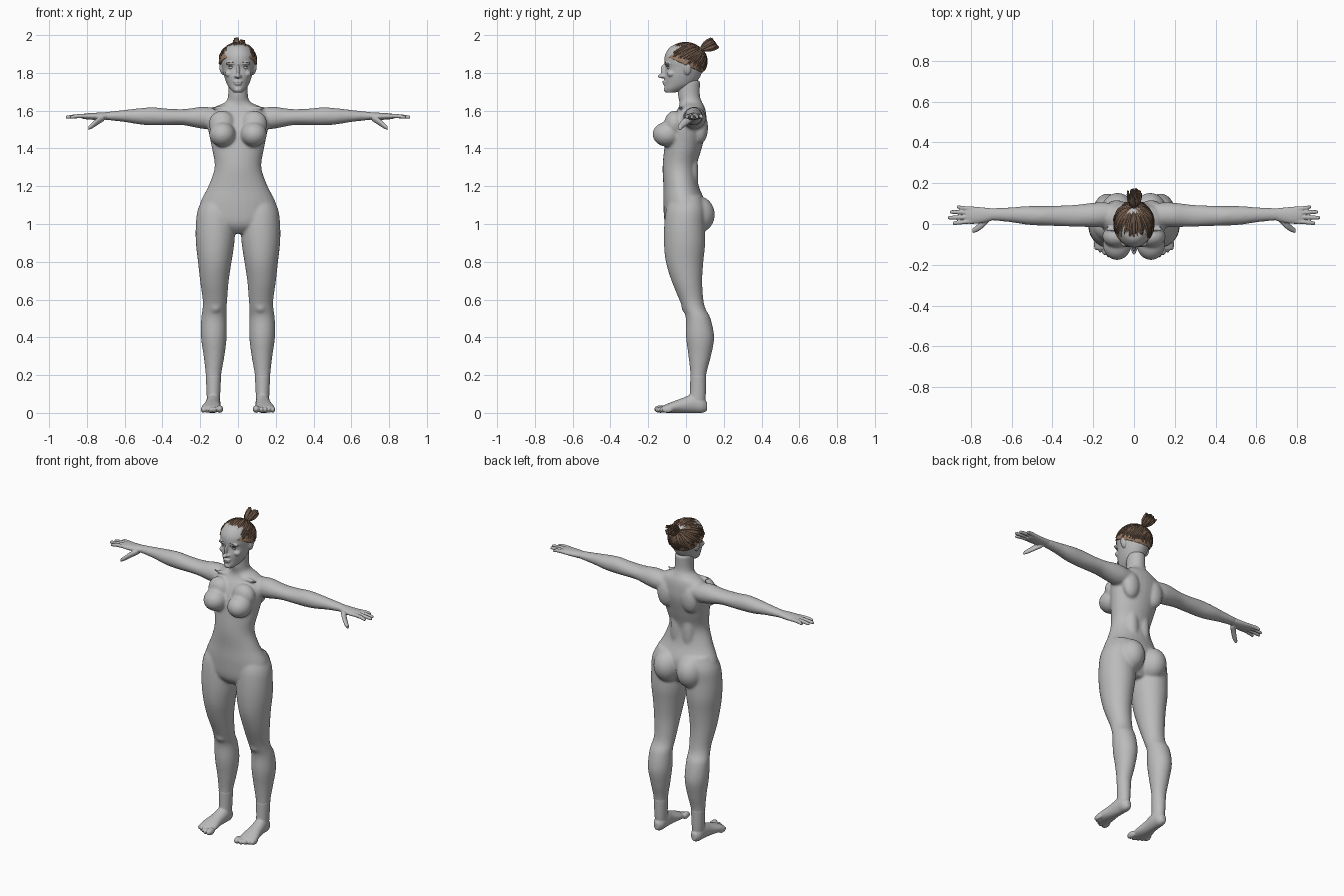
import bpy, bmesh, math, random
from mathutils import Vector, Matrix

random.seed(4)
if "Cube" in bpy.data.objects:
    bpy.data.objects.remove(bpy.data.objects["Cube"], do_unlink=True)


def material(name, rgb):
    m = bpy.data.materials.new(name)
    m.use_nodes = True
    m.diffuse_color = (*rgb, 1)
    node = next(n for n in m.node_tree.nodes if n.type == "BSDF_PRINCIPLED")
    node.inputs["Base Color"].default_value = (*rgb, 1)
    node.inputs["Roughness"].default_value = 0.6
    return m


GREY = material("grey_clay", (0.5, 0.5, 0.5))
BROWN = material("hair_brown", (0.17, 0.105, 0.07))
TAN = material("hairline_tan", (0.32, 0.2, 0.13))
DARK = material("brow_dark", (0.09, 0.08, 0.075))


def finish(name, bm, mats=(GREY,), voxel=0, smooth=0):
    """Turn a bmesh into an object, optionally fusing its parts into one skin."""
    bmesh.ops.recalc_face_normals(bm, faces=bm.faces)
    me = bpy.data.meshes.new(name)
    bm.to_mesh(me)
    bm.free()
    for m in mats:
        me.materials.append(m)
    for p in me.polygons:
        p.use_smooth = True
    ob = bpy.data.objects.new(name, me)
    bpy.context.collection.objects.link(ob)
    if voxel:
        r = ob.modifiers.new("fuse", "REMESH")
        r.mode = "VOXEL"
        r.voxel_size = voxel
        r.use_smooth_shade = True
        s = ob.modifiers.new("soften", "SMOOTH")
        s.factor = 0.5
        s.iterations = smooth
    return ob


def catmull(p0, p1, p2, p3, t):
    return [0.5 * (2*b + (c-a)*t + (2*a-5*b+4*c-d)*t*t + (3*b-a-3*c+d)*t**3)
            for a, b, c, d in zip(p0, p1, p2, p3)]


def loft(bm, rings, axis="Z", side=1, n=28, sub=5):
    """Skin ellipses (position, centre a, centre b, radius a, radius b) along an axis."""
    dense = []
    last = len(rings) - 1
    for i in range(last):
        four = [rings[min(max(i + k, 0), last)] for k in (-1, 0, 1, 2)]
        dense += [catmull(*four, j / sub) for j in range(sub)]
    dense.append(rings[-1])
    loops = []
    for t, a, b, ra, rb in dense:
        loop = []
        for k in range(n):
            w = math.tau * k / n
            u, v = a + ra * math.cos(w), b + rb * math.sin(w)
            x, y, z = {"X": (t, u, v), "Y": (u, t, v), "Z": (u, v, t)}[axis]
            loop.append(bm.verts.new((x * side, y, z)))
        loops.append(loop)
    for lo, hi in zip(loops, loops[1:]):
        for k in range(n):
            bm.faces.new((lo[k], lo[(k+1) % n], hi[(k+1) % n], hi[k]))
    bm.faces.new(loops[0][::-1])
    bm.faces.new(loops[-1])


def blob(bm, centre, radii, side=1, tilt=0):
    x, y, z = centre
    m = (Matrix.Translation((x * side, y, z)) @ Matrix.Rotation(tilt * side, 4, "Y")
         @ Matrix.Diagonal((*radii, 1)))
    bmesh.ops.create_uvsphere(bm, u_segments=24, v_segments=16, radius=1, matrix=m)


def upright(rows):
    """Rows of height, centre x, half width, front y, back y."""
    return [(z, cx, (f + b) / 2, rx, (b - f) / 2) for z, cx, rx, f, b in rows]


# Torso, neck, limbs fused into one body
TORSO = upright([
    (0.95, 0, 0.06, -0.07, 0.05), (1.0, 0, 0.18, -0.11, 0.08), (1.1, 0, 0.203, -0.12, 0.105),
    (1.2, 0, 0.157, -0.12, 0.068), (1.3, 0, 0.124, -0.124, 0.056), (1.4, 0, 0.138, -0.115, 0.083),
    (1.5, 0, 0.158, -0.1, 0.108), (1.57, 0, 0.165, -0.07, 0.108), (1.615, 0, 0.13, -0.04, 0.1),
    (1.645, 0, 0.068, -0.035, 0.085), (1.68, 0, 0.053, -0.042, 0.074), (1.76, 0, 0.052, -0.045, 0.075)])
LEG = upright([
    (0.04, 0.13, 0.034, 0.01, 0.1), (0.1, 0.13, 0.036, 0.02, 0.105), (0.2, 0.13, 0.041, 0.023, 0.107),
    (0.3, 0.127, 0.055, 0.013, 0.132), (0.4, 0.128, 0.068, 0, 0.149), (0.5, 0.128, 0.067, -0.001, 0.13),
    (0.55, 0.124, 0.064, -0.016, 0.104), (0.6, 0.122, 0.065, -0.036, 0.092), (0.7, 0.125, 0.076, -0.077, 0.086),
    (0.8, 0.123, 0.089, -0.107, 0.092), (0.9, 0.121, 0.102, -0.117, 0.102), (1.0, 0.119, 0.104, -0.115, 0.1),
    (1.08, 0.115, 0.097, -0.105, 0.1), (1.15, 0.1, 0.075, -0.08, 0.08)])
ARM = [
    (0.08, 0.05, 1.56, 0.05, 0.045), (0.15, 0.046, 1.56, 0.06, 0.058), (0.2, 0.044, 1.563, 0.06, 0.057),
    (0.25, 0.042, 1.564, 0.056, 0.048), (0.3, 0.04, 1.566, 0.053, 0.042), (0.38, 0.04, 1.567, 0.05, 0.044),
    (0.45, 0.04, 1.57, 0.048, 0.048), (0.52, 0.042, 1.57, 0.046, 0.043), (0.6, 0.045, 1.572, 0.037, 0.032),
    (0.68, 0.047, 1.572, 0.031, 0.023), (0.72, 0.046, 1.572, 0.03, 0.019)]
bm = bmesh.new()
loft(bm, TORSO)
for s in (1, -1):
    loft(bm, LEG, "Z", s)
    loft(bm, ARM, "X", s)
    blob(bm, (0.083, -0.1, 1.475), (0.07, 0.077, 0.066), s)       # bust
    blob(bm, (0.085, -0.06, 1.53), (0.07, 0.055, 0.07), s)        # upper chest
    blob(bm, (0.08, 0.058, 1.05), (0.083, 0.095, 0.1), s)         # seat
    blob(bm, (0.085, 0.075, 1.51), (0.055, 0.042, 0.085), s)      # shoulder blade
    blob(bm, (0.04, 0.03, 1.27), (0.04, 0.035, 0.15), s)          # lower back
    blob(bm, (0.12, 0.005, 0.565), (0.035, 0.03, 0.04), s)        # kneecap
    blob(bm, (0.08, -0.026, 1.615), (0.075, 0.012, 0.01), s)      # collarbone
finish("body", bm, voxel=0.007, smooth=10)

# Hands
PALM = [
    (0.69, 0.047, 1.572, 0.029, 0.02), (0.75, 0.043, 1.57, 0.039, 0.019),
    (0.8, 0.043, 1.57, 0.043, 0.016), (0.825, 0.044, 1.57, 0.039, 0.012)]
THUMB = [
    (0.71, 0.03, 1.562, 0.02, 0.017), (0.745, -0.002, 1.542, 0.021, 0.019),
    (0.77, -0.022, 1.523, 0.017, 0.016), (0.792, -0.034, 1.508, 0.011, 0.011)]
FINGERS = [(0.013, 0.004, 0.888), (0.034, 0.031, 0.912), (0.055, 0.059, 0.902), (0.074, 0.083, 0.868)]
for s, label in ((1, "left"), (-1, "right")):
    bm = bmesh.new()
    loft(bm, PALM, "X", s)
    loft(bm, THUMB, "X", s, 14)
    for base, tip, reach in FINGERS:
        mid = (base + tip) / 2
        loft(bm, [(0.79, base, 1.571, 0.011, 0.011), (0.845, mid, 1.571, 0.0105, 0.011),
                  (reach - 0.008, tip, 1.566, 0.009, 0.009), (reach, tip, 1.565, 0.005, 0.005)],
             "X", s, 14)
    finish(label + "_hand", bm, voxel=0.0035, smooth=3)

# Feet with toes
FOOT = [
    (0.112, 0.13, 0.034, 0.015, 0.022), (0.085, 0.13, 0.042, 0.033, 0.042), (0.04, 0.131, 0.05, 0.038, 0.05),
    (-0.02, 0.136, 0.039, 0.042, 0.039), (-0.08, 0.14, 0.028, 0.053, 0.028), (-0.125, 0.141, 0.019, 0.053, 0.018)]
for s, label in ((1, "left"), (-1, "right")):
    bm = bmesh.new()
    loft(bm, FOOT, "Y", s)
    loft(bm, LEG[:3], "Z", s)
    blob(bm, (0.097, -0.135, 0.02), (0.019, 0.034, 0.02), s)
    for i in range(4):
        blob(bm, (0.125 + 0.02 * i, -0.135 + 0.012 * i, 0.017), (0.0115, 0.03, 0.017), s)
    finish(label + "_foot", bm, voxel=0.0045, smooth=3)

# Head with facial forms
HEAD = upright([
    (1.695, 0, 0.022, -0.105, -0.06), (1.715, 0, 0.042, -0.114, 0), (1.74, 0, 0.058, -0.113, 0.045),
    (1.78, 0, 0.073, -0.115, 0.075), (1.825, 0, 0.084, -0.108, 0.092), (1.86, 0, 0.089, -0.115, 0.1),
    (1.9, 0, 0.088, -0.109, 0.1), (1.94, 0, 0.06, -0.08, 0.07), (1.955, 0, 0.02, -0.03, 0.03)])
bm = bmesh.new()
loft(bm, HEAD)
blob(bm, (0, -0.126, 1.783), (0.013, 0.024, 0.012))      # nose tip
blob(bm, (0, -0.115, 1.812), (0.009, 0.02, 0.035))       # nose bridge
blob(bm, (0, -0.112, 1.753), (0.024, 0.014, 0.006))      # upper lip
blob(bm, (0, -0.11, 1.741), (0.02, 0.014, 0.007))        # lower lip
blob(bm, (0, -0.1, 1.711), (0.022, 0.018, 0.015))        # chin
for s in (1, -1):
    blob(bm, (0.013, -0.114, 1.782), (0.008, 0.014, 0.008), s)
    blob(bm, (0.034, -0.096, 1.85), (0.032, 0.018, 0.009), s)
    blob(bm, (0.046, -0.078, 1.795), (0.024, 0.022, 0.018), s)
    blob(bm, (0.086, 0.008, 1.822), (0.012, 0.02, 0.034), s, 0.2)
finish("head", bm, voxel=0.004, smooth=3)

# Eyes, lashes and brows
for s, label in ((1, "left"), (-1, "right")):
    for part, y, z, r, m in (("eye", -0.09, 1.828, (0.015, 0.012, 0.008), GREY),
                             ("lashes", -0.094, 1.835, (0.017, 0.011, 0.002), DARK),
                             ("eyebrow", -0.102, 1.856, (0.022, 0.011, 0.0025), DARK)):
        bm = bmesh.new()
        blob(bm, (0.035, y, z), r, s, 0.12)
        finish(f"{label}_{part}", bm, (m,))

# Hair cap, with a paler band along the hairline
CENTRE = Vector((0, -0.003, 1.858))
SIZE = Vector((0.1, 0.111, 0.1))


def above_hairline(p):
    return p.z - 1.84 + 0.45 * p.y


bm = bmesh.new()
bmesh.ops.create_uvsphere(bm, u_segments=48, v_segments=32, radius=1,
                          matrix=Matrix.Translation(CENTRE) @ Matrix.Diagonal((*SIZE, 1)))
bmesh.ops.bisect_plane(bm, geom=bm.verts[:] + bm.edges[:] + bm.faces[:],
                       plane_co=(0, 0, 1.84), plane_no=(0, 0.45, 1), clear_inner=True)
for f in bm.faces:
    f.material_index = int(above_hairline(f.calc_center_median()) < 0.035)
cap = finish("hair_cap", bm, (BROWN, TAN))
shell = cap.modifiers.new("thickness", "SOLIDIFY")
shell.thickness = 0.014
shell.offset = -1


def strands(name, paths, width):
    cu = bpy.data.curves.new(name, "CURVE")
    cu.dimensions = "3D"
    cu.bevel_depth = width
    cu.bevel_resolution = 1
    cu.resolution_u = 3
    cu.use_fill_caps = True
    for path in paths:
        sp = cu.splines.new("POLY")
        sp.points.add(len(path) - 1)
        for i, (pt, co) in enumerate(zip(sp.points, path)):
            pt.co = (*co, 1)
            pt.radius = 0.45 + 0.55 * math.sin(math.pi * (i + 0.5) / len(path))
    cu.materials.append(BROWN)
    ob = bpy.data.objects.new(name, cu)
    bpy.context.collection.objects.link(ob)


# Locks combed from the hairline back to the ponytail
ROOT = Vector((0, 0.75, 0.66)).normalized()
locks = []
for i in range(84):
    w = math.tau * (i + random.random() * 0.6) / 84
    rise = next(e for e in (k * 0.03 - 1.2 for k in range(90)) if above_hairline(
        CENTRE + SIZE * Vector((math.cos(w) * math.cos(e), math.sin(w) * math.cos(e), math.sin(e)))) > 0)
    start = Vector((math.cos(w) * math.cos(rise), math.sin(w) * math.cos(rise), math.sin(rise)))
    first = random.uniform(0.05, 0.22)
    lift = random.uniform(0.97, 1.02)
    locks.append([CENTRE + SIZE * start.slerp(ROOT, first + (1 - first) * k / 9) * lift for k in range(10)])
strands("hair_locks", locks, 0.006)

# Ponytail flaring up and back
base = CENTRE + SIZE * ROOT * 0.95
tip = Vector((0, 0.15, 1.957))
across = Vector((0, -0.6, 0.8))
tufts = []
for i in range(70):
    w, r = random.uniform(0, math.tau), 0.035 * math.sqrt(random.random())
    spread = Vector((1, 0, 0)) * math.cos(w) * r + across * math.sin(w) * r
    end = tip + spread + (tip - base).normalized() * random.uniform(-0.012, 0.008)
    tufts.append([base.lerp(end, k / 4) + spread * 0.3 * math.sin(math.pi * k / 4) for k in range(5)])
strands("ponytail", tufts, 0.0075)
